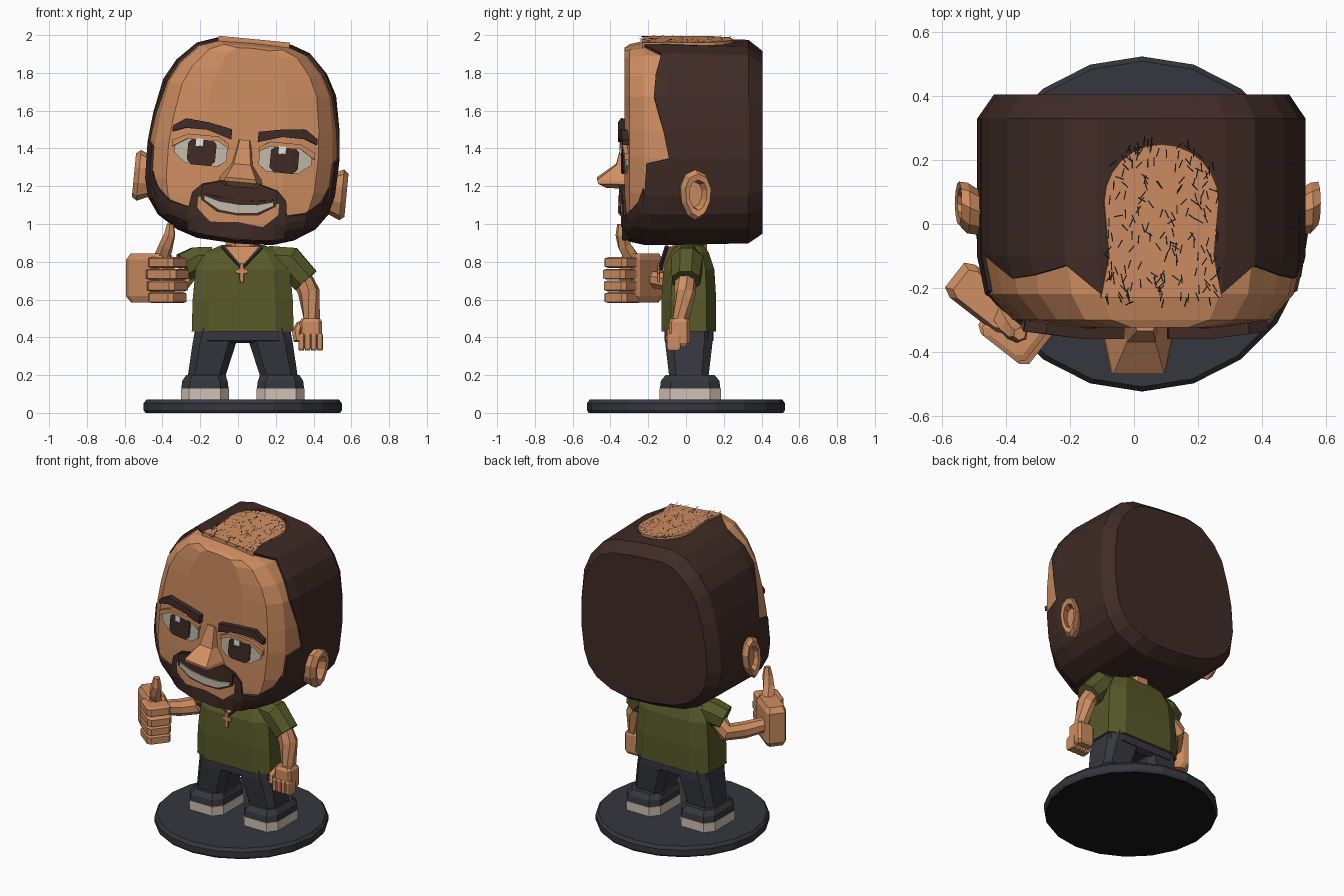
import bpy, bmesh, math, random
from mathutils import Matrix, Vector

cube = bpy.data.objects.get("Cube")
if cube:
    bpy.data.objects.remove(cube, do_unlink=True)


def material(name, rgb):
    m = bpy.data.materials.new(name)
    m.use_nodes = True
    m.diffuse_color = (*rgb, 1)
    m.node_tree.nodes["Principled BSDF"].inputs["Base Color"].default_value = (*rgb, 1)
    return m


SKIN = material("skin", (.62, .27, .12))
HAIR = material("brown hair", (.05, .024, .019))
SHIRT = material("olive shirt", (.095, .1, .022))
CLOTH = material("charcoal cloth", (.037, .038, .047))
CREAM = material("eye cream", (.55, .49, .4))
SOLE = material("shoe sole", (.62, .54, .46))
BLACK = material("black", (.01, .009, .009))
WHITE = material("white", (.8, .78, .74))

# Head space: pivot in the head, rolled slightly sideways
HEAD = Matrix.Translation((.03, 0, 1.395)) @ Matrix.Rotation(math.radians(5.5), 4, 'Y')
CX = .025


def make(name, verts, faces, mat, M=Matrix(), solid=True):
    bm = bmesh.new()
    vs = [bm.verts.new(M @ Vector(v)) for v in verts]
    for f in faces:
        bm.faces.new([vs[i] for i in f])
    if solid:
        bmesh.ops.remove_doubles(bm, verts=bm.verts, dist=1e-5)
        bmesh.ops.recalc_face_normals(bm, faces=bm.faces)
    me = bpy.data.meshes.new(name)
    bm.to_mesh(me)
    bm.free()
    me.materials.append(mat)
    ob = bpy.data.objects.new(name, me)
    bpy.context.collection.objects.link(ob)
    return ob


def loft(name, rings, mat, M=Matrix()):
    n = len(rings[0])
    faces = [(a * n + i, a * n + (i + 1) % n, (a + 1) * n + (i + 1) % n, (a + 1) * n + i)
             for a in range(len(rings) - 1) for i in range(n)]
    faces += [tuple(range(n)), tuple(range((len(rings) - 1) * n, len(rings) * n))]
    return make(name, [v for r in rings for v in r], faces, mat, M)


def rect(z, cx, cy, hx, hy, c=.35):
    a, b = hx * (1 - c), hy * (1 - c)
    pts = [(hx, -b), (hx, b), (a, hy), (-a, hy), (-hx, b), (-hx, -b), (-a, -hy), (a, -hy)]
    return [(cx + x, cy + y, z) for x, y in pts]


def tube(name, path, mat, sides=8, M=Matrix()):
    pts = [Vector(p[:3]) for p in path]
    rings = []
    for i, p in enumerate(pts):
        d = pts[min(i + 1, len(pts) - 1)] - pts[max(i - 1, 0)]
        q = d.to_track_quat('Z', 'Y')
        rings.append([p + q @ Vector((path[i][3] * math.cos(t), path[i][3] * math.sin(t), 0))
                      for t in [2 * math.pi * (k + .5) / sides for k in range(sides)]])
    return loft(name, rings, mat, M)


def block(name, centre, half, mat, M=Matrix(), inset=.8):
    # Box with chamfered ends along local z
    x, y, z = centre
    hx, hy, hz = half
    return loft(name, [rect(z + k * hz, x, y, hx * s, hy * s, .25) for k, s in
                       ((-1, inset), (-.75, 1), (.75, 1), (1, inset))], mat, M)


def lerp(x, table):
    if x <= table[0][0]:
        return table[0][1]
    for (a, p), (b, q) in zip(table, table[1:]):
        if x <= b:
            return p + (q - p) * (x - a) / (b - a)
    return table[-1][1]


# Head outline (half width, height, hairline depth), from crown to chin
OUT = [(0, .58, -.22), (.2, .575, -.22), (.3, .54, -.13), (.4, .44, -.16), (.46, .33, -.17),
       (.495, .15, -.12), (.51, 0, -.09), (.51, -.03, -.21), (.505, -.2, -.22), (.48, -.3, -.24),
       (.42, -.385, -.27), (.31, -.455, -.29), (.2, -.49, -.31), (0, -.5, -.31)]
LOOP = OUT + [(-u, w, h) for u, w, h in OUT[-2:0:-1]]
WIDE = [(-.325, .45), (-.3, .8), (-.22, .95), (-.1, 1), (.33, 1), (.405, .9)]
TALL = [(-.325, .95), (-.3, .97), (-.22, 1), (.25, 1), (.33, .98), (.405, .88)]
HALF = sorted((w, u) for u, w, h in OUT)


def on_head(u, w, y, k):
    return (u * k * lerp(y, WIDE), y, w * k * lerp(y, TALL))


depths = [y for y, s in WIDE]
loft("face", [[on_head(u, w, y, .975) for u, w, h in LOOP] for y in depths[:5]], SKIN, HEAD)
rings = [[on_head(u, w, h, .93) for u, w, h in LOOP]]
rings += [[on_head(u, w, max(y, h), 1) for u, w, h in LOOP] for y in depths]
loft("hair", rings, HAIR, HEAD)


# Facial features: column strips that follow the curve of the face
def strip(name, cols, off, mat, thick=.02, n=3):
    cols = sorted(cols)
    verts = []
    for u, lo, hi in cols:
        for k in range(n + 1):
            w = lo + (hi - lo) * k / n
            r = abs(u) / (lerp(w, HALF) * .975)
            y = lerp(r, [(.45, -.325), (.8, -.3), (.95, -.22), (1, -.1)])
            verts.append((u, y - off, w))
    s = n + 1
    faces = [(c * s + k, c * s + s + k, c * s + s + k + 1, c * s + k + 1)
             for c in range(len(cols) - 1) for k in range(n)]
    ob = make(name, verts, faces, mat, HEAD, False)
    mod = ob.modifiers.new("thickness", 'SOLIDIFY')
    mod.thickness = thick
    return ob


def both(cols):
    return list({(s * u, a, b) for u, a, b in cols for s in (-1, 1)})


strip("beard", both([(0, -.475, -.2), (.09, -.475, -.17), (.2, -.465, -.2), (.25, -.455, -.25),
                     (.262, -.45, -.33), (.36, -.41, -.31), (.44, -.34, -.24),
                     (.47, -.28, -.16)]), .014, HAIR)
strip("moustache", both([(0, -.27, -.205), (.09, -.265, -.175), (.2, -.25, -.205)]), .03, HAIR)
strip("lower_lip", both([(0, -.385, -.29), (.14, -.4, -.275), (.215, -.33, -.27)]), .019, SKIN)
strip("mouth", both([(0, -.352, -.27), (.11, -.342, -.265), (.2, -.285, -.25)]), .026, HAIR)
strip("teeth", both([(0, -.342, -.292), (.1, -.332, -.285), (.185, -.285, -.262)]), .034, CREAM)

for s, side in ((-1, "right"), (1, "left")):
    def flip(cols):
        return [(s * u, a, b) for u, a, b in cols]
    strip(side + "_eye", flip([(.085, -.07, 0), (.13, -.105, .035), (.3, -.1, .035),
                               (.365, -.05, .005)]), .012, CREAM)
    strip(side + "_eyelid", flip([(.08, -.005, .02), (.14, .03, .055), (.3, .03, .055),
                                  (.38, -.02, .015)]), .024, SKIN, .03)
    strip(side + "_iris", flip([(.145, -.08, .01), (.17, -.105, .035), (.27, -.105, .035),
                                (.295, -.08, .01)]), .02, HAIR, .01)
    strip(side + "_eye_shine", [(s * .22 + d, -.005, .035) for d in (-.035, .005)], .026, WHITE, .008)
    strip(side + "_brow", flip([(.07, .045, .1), (.2, .085, .125), (.32, .085, .135),
                                (.385, .06, .09)]), .035, HAIR, .035)
    # Ear with a sunken bowl, leaning back
    ear = []
    for x, y, k in ((.46, .02, .75), (.54, .05, 1), (.565, .065, .85), (.56, .065, .6), (.52, .045, .5)):
        ear.append([(s * x, y + .08 * k * math.cos(t) * (1 + .15 * math.sin(t)),
                     -.19 + .135 * k * math.sin(t))
                    for t in [math.pi * (i + .5) / 5 for i in range(10)]])
    loft(side + "_ear", ear, SKIN, HEAD)

loft("nose", [[(-a, -.3, w), (a, -.3, w), (b, y, w), (-b, y, w)] for w, a, b, y in
              ((.05, .04, .025, -.335), (-.08, .06, .045, -.37), (-.155, .115, .08, -.47),
               (-.175, .12, .085, -.465), (-.2, .09, .06, -.42))], SKIN, HEAD)

# Thinning crown with stubble
crown = [(.18 * math.cos(t), .07 + .18 * math.sin(t)) for t in [math.pi * i / 12 for i in range(13)]]
crown += [(-.165, -.1), (-.19, -.23), (.19, -.23), (.165, -.1)]
loft("bald_crown", [[(x, y, w) for x, y in crown] for w in (.55, .586)], SKIN, HEAD)
random.seed(4)
verts, faces = [], []
while len(faces) < 190:
    x, y = random.uniform(-.18, .18), random.uniform(-.25, .27)
    if y > .07 and math.hypot(x, y - .07) > .2:
        continue
    t = random.gauss(math.pi / 2, .5)
    d = Vector((math.cos(t), math.sin(t), 0)) * .014
    p, q = Vector((x, y, .589)), Vector((-d.y, d.x, 0)) * .13
    faces.append(tuple(range(len(verts), len(verts) + 4)))
    verts += [p - d - q, p + d - q, p + d + q, p - d + q]
make("stubble", verts, faces, BLACK, HEAD)

# Torso
loft("shirt", [rect(z, CX, y, hx, hy) for z, y, hx, hy in
               ((.43, .015, .27, .145), (.6, .015, .265, .145), (.76, .015, .25, .135),
                (.85, .02, .2, .1), (.89, .02, .11, .07))], SHIRT)
tube("neck", [(CX, .02, .8, .1), (CX, .02, .96, .1)], SKIN)
vee = [(-.08, -.1, .88), (.02, -.135, .765), (.125, -.1, .88)]
loft("open_neck", [[(x, y + d, z) for x, y, z in vee] for d in (0, .07)], SKIN)
tube("collar", [(x, y - .002, z, .012) for x, y, z in vee], CLOTH, 5)
block("pendant_upright", (.02, -.145, .74), (.011, .008, .05), SKIN)
block("pendant_bar", (.02, -.145, .75), (.033, .008, .011), SKIN)

# Left arm hangs at the side
tube("left_sleeve", [(.16, .01, .81, .08), (.27, .005, .8, .09), (.36, 0, .7, .08)], SHIRT)
tube("left_arm", [(.32, 0, .75, .055), (.375, -.005, .64, .058), (.395, -.03, .47, .045)], SKIN)
block("left_hand", (.385, -.035, .425), (.06, .055, .075), SKIN)
for i in range(4):
    block("left_finger", (.335 + i * .033, -.065, .375), (.016, .035, .045), SKIN)
tube("left_thumb", [(.33, -.05, .47, .022), (.31, -.08, .43, .025), (.31, -.095, .38, .018)], SKIN, 6)

# Right arm raised forward with a thumbs-up fist
tube("right_sleeve", [(-.13, .02, .81, .075), (-.22, .02, .8, .085), (-.29, .0, .77, .08)], SHIRT)
tube("right_arm", [(-.24, .02, .77, .055), (-.31, .02, .69, .058), (-.38, -.07, .69, .052),
                   (-.47, -.19, .71, .045)], SKIN)
FIST = Matrix.Translation((-.44, -.255, .715)) @ Matrix.Rotation(math.radians(-38), 4, 'Z')
block("right_hand", (-.03, 0, 0), (.125, .065, .13), SKIN, FIST)
for i in range(4):
    block("right_finger", (.1, -.02, -.105 + i * .062), (.085 + .008 * (i % 3), .075, .029), SKIN, FIST)
tube("right_thumb", [(.04, 0, .09, .045), (.09, -.02, .17, .038), (.115, -.02, .23, .032),
                     (.12, -.02, .285, .02)], SKIN, 6, FIST)

# Trousers, shoes and stand
block("hips", (CX, .015, .42), (.25, .13, .05), CLOTH)
for s, side in ((-1, "right"), (1, "left")):
    loft(side + "_leg", [rect(z, CX + s * d, y, hx, hy) for z, d, y, hx, hy in
                         ((.45, .125, .015, .125, .13), (.37, .15, .015, .115, .125),
                          (.2, .19, .015, .1, .105), (.16, .195, .015, .115, .115))], CLOTH)
    loft(side + "_shoe", [rect(z, CX + s * .2, .022, hx, hy) for z, hx, hy in
                          ((.13, .125, .16), (.17, .12, .155), (.2, .1, .13))], CLOTH)
    loft(side + "_sole", [rect(z, CX + s * .2, .022, .128, .163) for z in (.065, .13)], SOLE)
stand = loft("stand", [[(CX + r * math.sin(t), r * math.cos(t), z)
                        for t in [math.pi * i / 10 for i in range(20)]]
                       for z, r in ((0, .515), (.015, .525), (.05, .525), (.07, .51))], CLOTH)
stand.data.materials.append(BLACK)
for f in stand.data.polygons:
    if f.normal.z < -.9:
        f.material_index = 1
